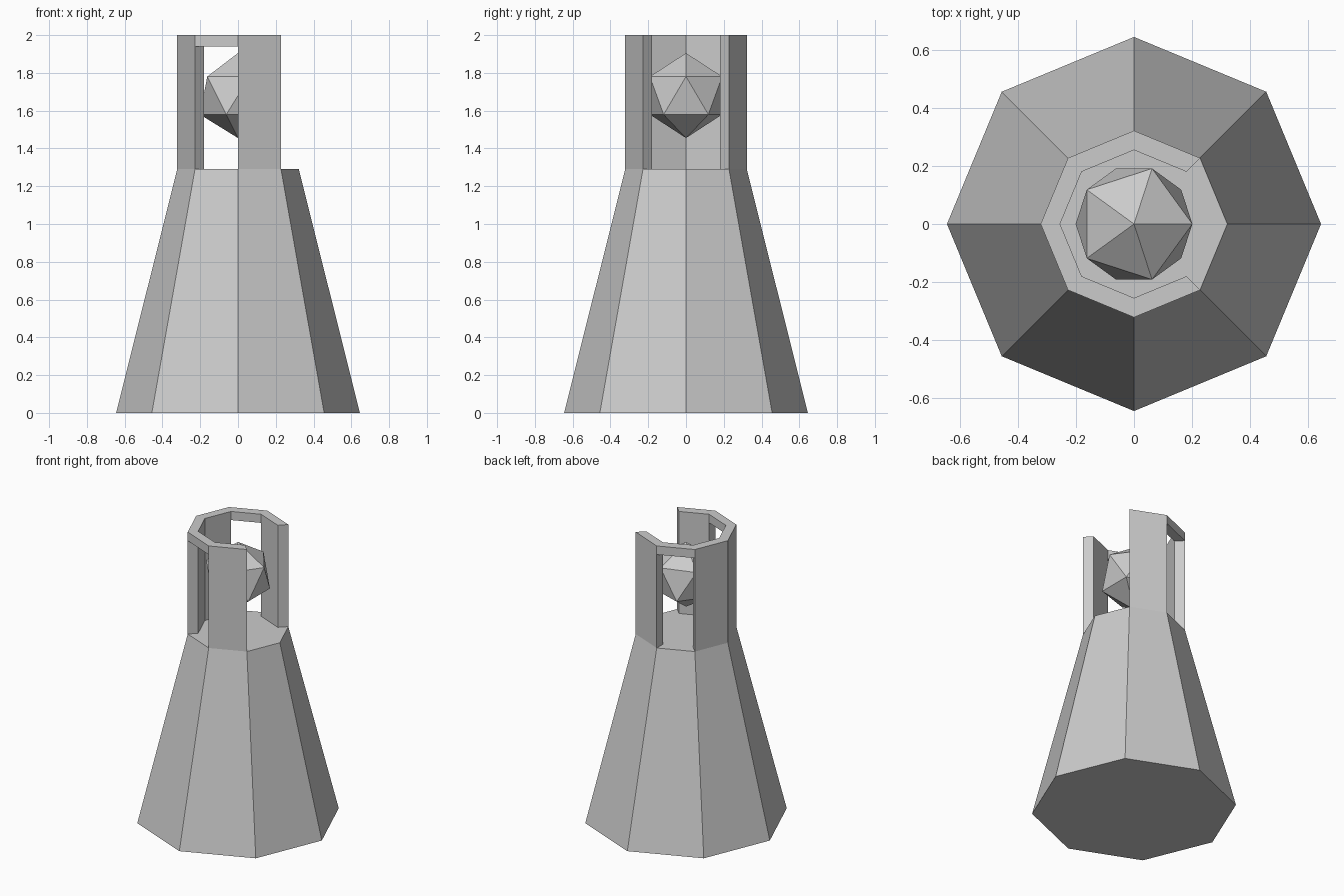
import bpy, bmesh
from math import sin, cos, radians

if "Cube" in bpy.data.objects:
    bpy.data.objects.remove(bpy.data.objects["Cube"])

SIDES = 8
BASE_R, TOP_R, INNER_R = 0.645, 0.322, 0.255
DECK_Z = 1.29
LEVELS = [DECK_Z, 1.94, 2.0]


def finish(bm, name):
    bmesh.ops.recalc_face_normals(bm, faces=bm.faces)
    mesh = bpy.data.meshes.new(name)
    bm.to_mesh(mesh)
    bm.free()
    obj = bpy.data.objects.new(name, mesh)
    bpy.context.collection.objects.link(obj)
    return obj


def point(r, k, z):
    a = radians(360 / SIDES * k)
    return (r * cos(a), r * sin(a), z)


# tapered octagonal tower body
bm = bmesh.new()
low = [bm.verts.new(point(BASE_R, k, 0)) for k in range(SIDES)]
top = [bm.verts.new(point(TOP_R, k, DECK_Z)) for k in range(SIDES)]
bm.faces.new(low[::-1])
bm.faces.new(top)
for k in range(SIDES):
    n = (k + 1) % SIDES
    bm.faces.new((low[k], low[n], top[n], top[k]))
finish(bm, "tower_body")

# lantern room wall: solid panels, two windows with lintels, open on the right
panels = {1, 3, 4, 6}
windows = {2, 5}
cells = {(k, lv) for k in panels for lv in (0, 1)} | {(k, 1) for k in windows}
bm = bmesh.new()
cache = {}


def vert(r, k, lv):
    key = (r, k % SIDES, lv)
    if key not in cache:
        cache[key] = bm.verts.new(point(r, k, LEVELS[lv]))
    return cache[key]


def quad(*corners):
    bm.faces.new([vert(*c) for c in corners])


for k, lv in sorted(cells):
    up, n = lv + 1, k + 1
    for r in (TOP_R, INNER_R):                      # outer and inner faces
        quad((r, k, lv), (r, n, lv), (r, n, up), (r, k, up))
    for edge, other in ((k, k - 1), (n, n)):        # exposed jambs
        if (other, lv) not in cells:
            quad((TOP_R, edge, lv), (INNER_R, edge, lv),
                 (INNER_R, edge, up), (TOP_R, edge, up))
    for h, other in ((lv, lv - 1), (up, up)):       # rims and lintel undersides
        if (k, other) not in cells:
            quad((TOP_R, k, h), (TOP_R, n, h), (INNER_R, n, h), (INNER_R, k, h))
bmesh.ops.recalc_face_normals(bm, faces=bm.faces)
# merge the flat panel halves
bmesh.ops.dissolve_limit(bm, angle_limit=radians(1), verts=bm.verts, edges=bm.edges)
finish(bm, "lantern_wall")

# floating faceted lamp
bpy.ops.mesh.primitive_ico_sphere_add(subdivisions=1, radius=0.225, location=(0, 0, 1.68))
bpy.context.object.name = "lamp"
